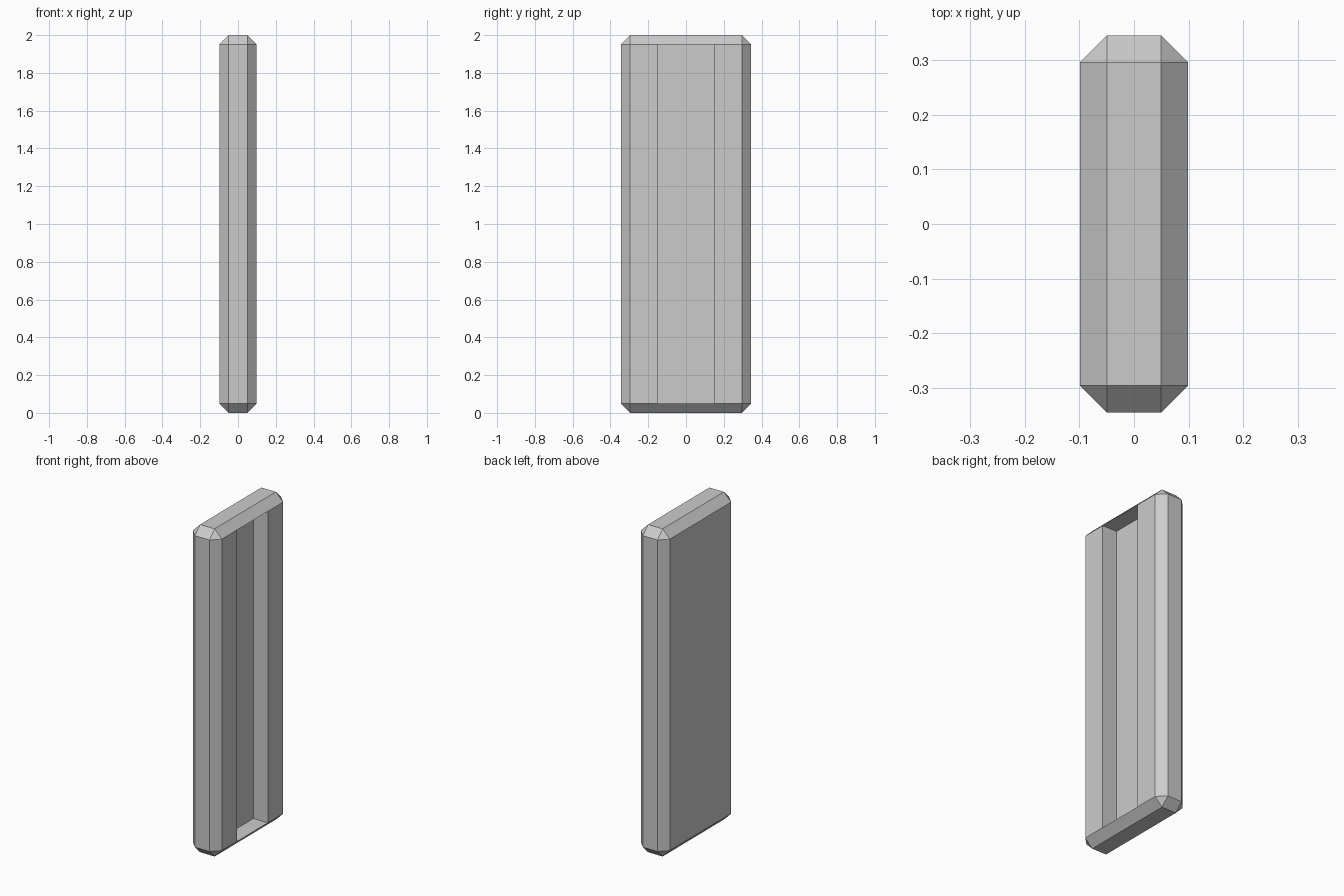
import bpy, bmesh
from mathutils import Matrix, Vector

if "Cube" in bpy.data.objects:
    bpy.data.objects.remove(bpy.data.objects["Cube"])

SIZE = Vector((0.197, 0.69, 2.0))
CHAMFER = 0.0493
GROOVE = 0.148   # half width of the recess
DEPTH = 0.0985

bm = bmesh.new()

# slab with chamfered edges
bmesh.ops.create_cube(bm, size=1, matrix=Matrix.Translation((0, 0, SIZE.z / 2)) @ Matrix.Diagonal((*SIZE, 1)))
bmesh.ops.bevel(bm, geom=bm.edges[:], offset=CHAMFER, segments=1,
                affect='EDGES', offset_type='OFFSET', clamp_overlap=True)


def right_faces():
    bm.normal_update()
    return [f for f in bm.faces if f.normal.x > 0.99]


# split the right face into three strips
for y in (-GROOVE, GROOVE):
    faces = right_faces()
    edges = {e for f in faces for e in f.edges}
    verts = {v for f in faces for v in f.verts}
    bmesh.ops.bisect_plane(bm, geom=[*verts, *edges, *faces],
                           plane_co=(0, y, 0), plane_no=(0, 1, 0))

# sink the middle strip to form the recess
middle = [f for f in right_faces() if abs(f.calc_center_median().y) < 0.01]
sunk = bmesh.ops.extrude_discrete_faces(bm, faces=middle)["faces"]
bmesh.ops.translate(bm, vec=(-DEPTH, 0, 0), verts=list({v for f in sunk for v in f.verts}))
bmesh.ops.recalc_face_normals(bm, faces=bm.faces[:])

mesh = bpy.data.meshes.new("recessed_slab")
bm.to_mesh(mesh)
bm.free()
bpy.context.collection.objects.link(bpy.data.objects.new("recessed_slab", mesh))
